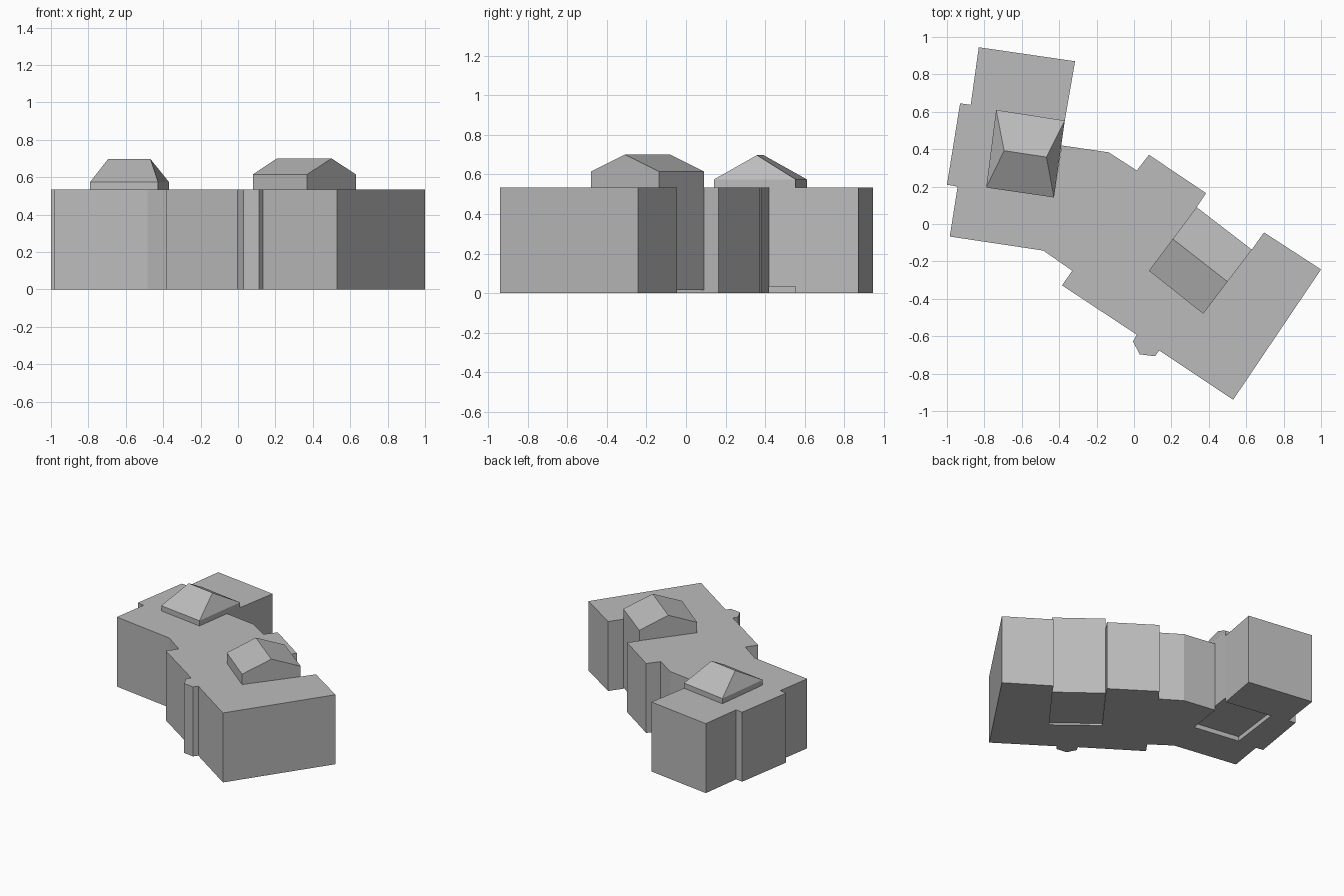
import bpy
import bmesh
from mathutils import Vector

cube = bpy.data.objects.get("Cube")
if cube:
    bpy.data.objects.remove(cube, do_unlink=True)

grey = bpy.data.materials.new("plain grey")
grey.use_nodes = True
colour = (0.5, 0.5, 0.5, 1)
grey.diffuse_color = colour
grey.node_tree.nodes["Principled BSDF"].inputs["Base Color"].default_value = colour


def finish(name, bm):
    bmesh.ops.recalc_face_normals(bm, faces=bm.faces)
    mesh = bpy.data.meshes.new(name)
    bm.to_mesh(mesh)
    bm.free()
    mesh.materials.append(grey)
    obj = bpy.data.objects.new(name, mesh)
    bpy.context.collection.objects.link(obj)
    return obj


def ring(bm, outline, z):
    return [bm.verts.new((x, y, z)) for x, y in outline]


def walls(bm, low, high):
    for i in range(len(low)):
        j = (i + 1) % len(low)
        bm.faces.new((low[i], low[j], high[j], high[i]))


def roofed_block(name, corners, base, eave, peak, inset):
    """Block with a ridge between its two end edges; inset 0 makes gables."""
    bm = bmesh.new()
    low, high = ring(bm, corners, base), ring(bm, corners, eave)
    bm.faces.new(low)
    walls(bm, low, high)
    a, b, c, d = high
    start = (Vector(corners[0]) + Vector(corners[3])) / 2
    end = (Vector(corners[1]) + Vector(corners[2])) / 2
    r1 = bm.verts.new((*start.lerp(end, inset), peak))
    r2 = bm.verts.new((*end.lerp(start, inset), peak))
    for face in ((a, b, r2, r1), (b, c, r2), (c, d, r1, r2), (d, a, r1)):
        bm.faces.new(face)
    return finish(name, bm)


# Corners of the two raised blocks
hip = [(-0.737, 0.61), (-0.37, 0.553), (-0.428, 0.142), (-0.79, 0.195)]
gable = [(0.335, 0.09), (0.08, -0.25), (0.37, -0.48), (0.63, -0.137)]

# Main building outline, clockwise, notched around the raised blocks
outline = [
    (-0.83, 0.945), (-0.315, 0.87),
    hip[1], hip[0], hip[3], hip[2],
    (-0.387, 0.42), (-0.135, 0.383), (0.015, 0.286), (0.08, 0.37),
    (0.385, 0.165), *gable, (0.695, -0.045), (1, -0.243),
    (0.53, -0.94), (0.135, -0.676), (0.112, -0.707), (0.03, -0.697),
    (-0.005, -0.628), (0.015, -0.592), (-0.385, -0.328), (-0.33, -0.25),
    (-0.485, -0.142), (-0.985, -0.067), (-0.943, 0.2), (-1, 0.21),
    (-0.93, 0.645), (-0.873, 0.637),
]
bm = bmesh.new()
low, high = ring(bm, outline, 0), ring(bm, outline, 0.535)
bm.faces.new(low)
bm.faces.new(high)
walls(bm, low, high)
bmesh.ops.triangulate(bm, faces=[f for f in bm.faces if len(f.verts) > 4])
finish("main_building", bm)

# Raised blocks with a hipped and a gabled roof
roofed_block("hip_roof_block", hip, 0.035, 0.575, 0.697, 0.19)
roofed_block("gable_roof_block", gable[1:] + gable[:1], 0.015, 0.615, 0.7, 0)
